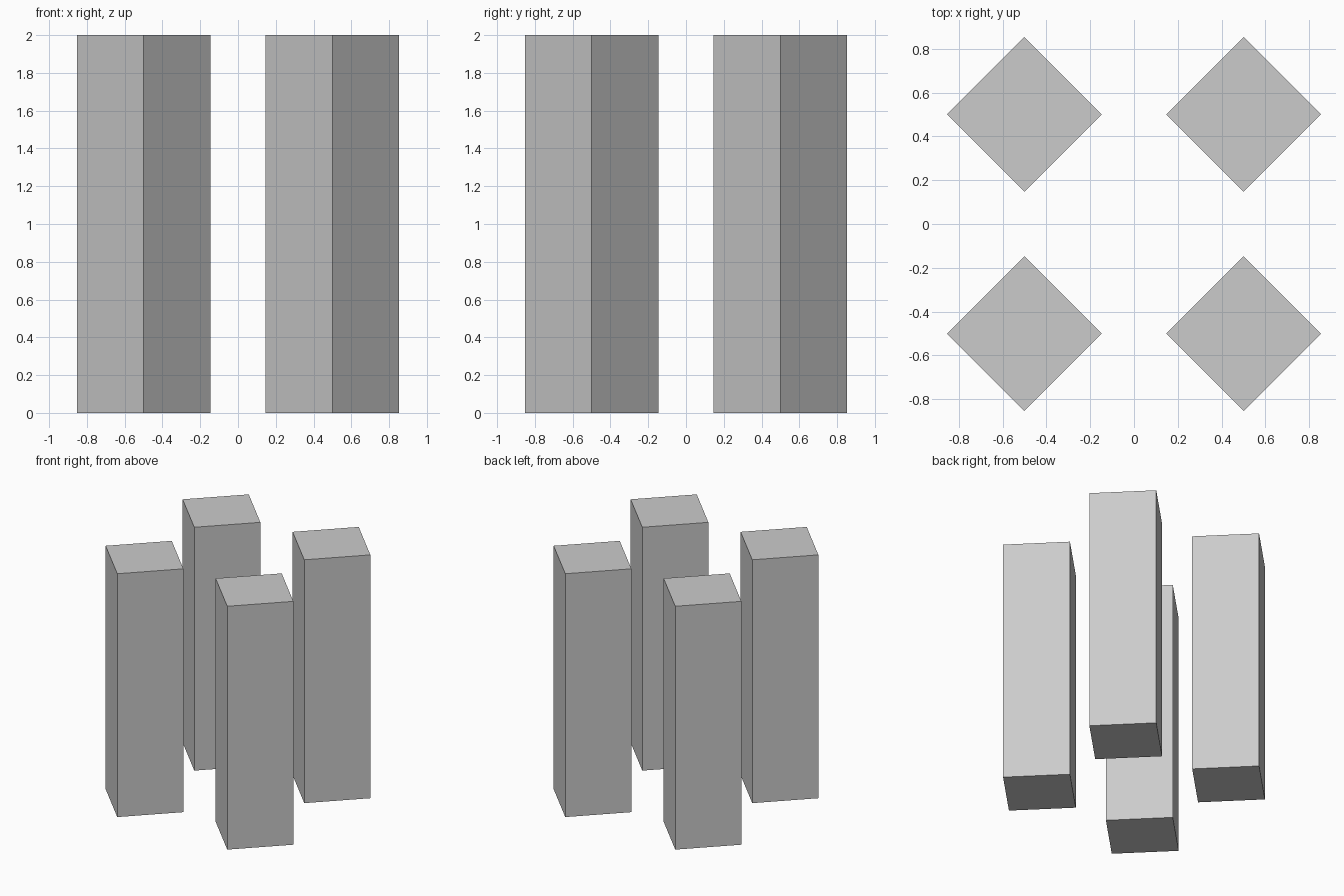
import bpy
import math

if "Cube" in bpy.data.objects:
    bpy.data.objects.remove(bpy.data.objects["Cube"])

SIDE, HEIGHT, OFFSET = 0.5, 2.0, 0.5


def add_pillar(name, x, y):
    # Square pillar turned 45 degrees so its corners point along x and y
    bpy.ops.mesh.primitive_cube_add(size=1, location=(x, y, HEIGHT / 2),
                                    rotation=(0, 0, math.radians(45)))
    pillar = bpy.context.object
    pillar.name = name
    pillar.scale = (SIDE, SIDE, HEIGHT)
    bpy.ops.object.transform_apply(location=False, rotation=False, scale=True)


# Four pillars in a square layout
for depth, y in (("front", -OFFSET), ("back", OFFSET)):
    for side, x in (("left", -OFFSET), ("right", OFFSET)):
        add_pillar(f"pillar_{depth}_{side}", x, y)
